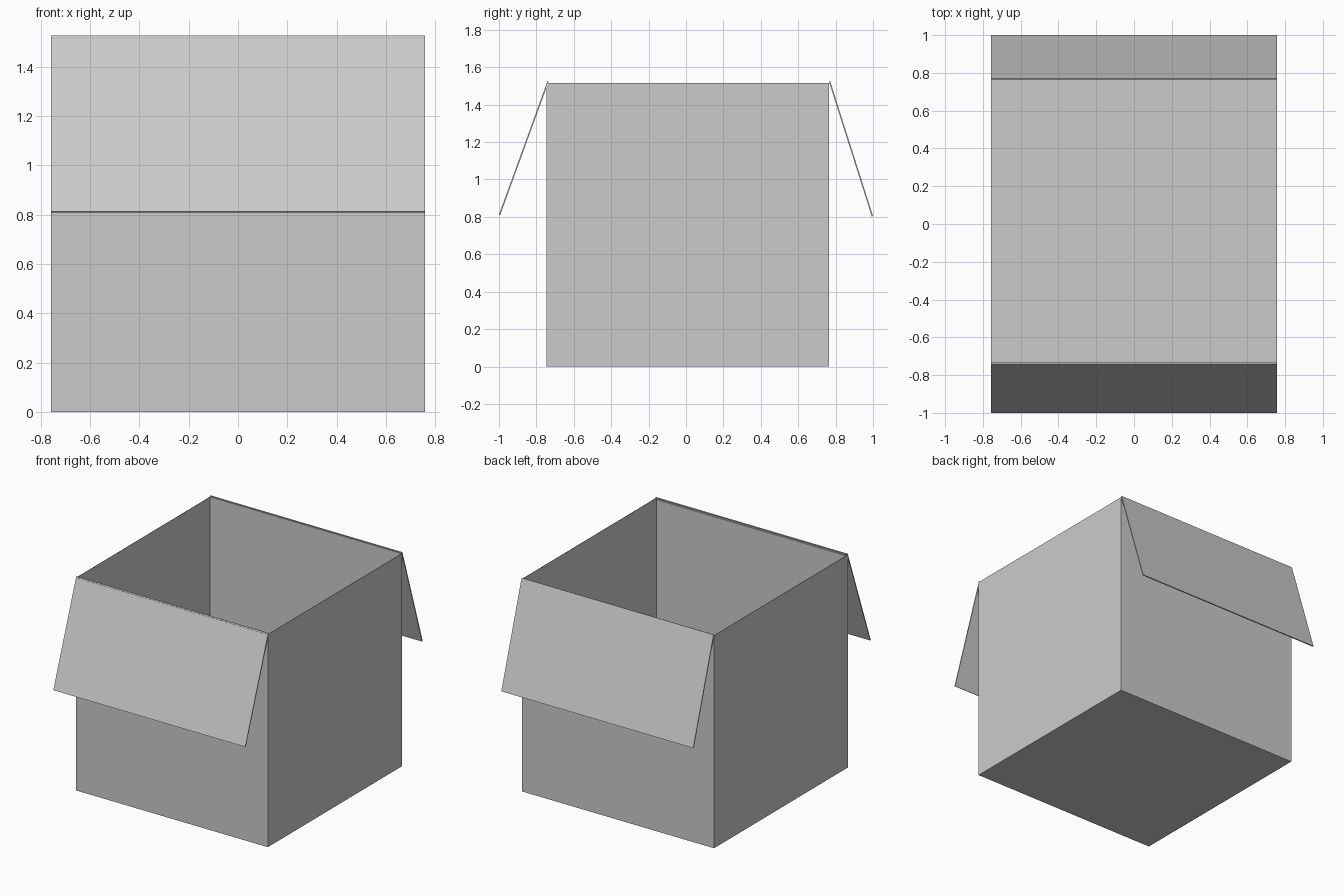
import bpy, bmesh
from mathutils import Vector

if "Cube" in bpy.data.objects:
    bpy.data.objects.remove(bpy.data.objects["Cube"])

HALF_X, Y_FRONT, Y_BACK, TOP = 0.757, -0.745, 0.765, 1.517


def make_object(name, bm):
    bmesh.ops.recalc_face_normals(bm, faces=bm.faces)
    mesh = bpy.data.meshes.new(name)
    bm.to_mesh(mesh)
    bm.free()
    obj = bpy.data.objects.new(name, mesh)
    bpy.context.collection.objects.link(obj)
    return obj


def extruded_profile(name, profile, half_width):
    """Extrude a closed (y, z) profile along x."""
    bm = bmesh.new()
    face = bm.faces.new([bm.verts.new((-half_width, y, z)) for y, z in profile])
    ext = bmesh.ops.extrude_face_region(bm, geom=[face])
    verts = [g for g in ext["geom"] if isinstance(g, bmesh.types.BMVert)]
    bmesh.ops.translate(bm, verts=verts, vec=(2 * half_width, 0, 0))
    return make_object(name, bm)


# Open-topped box with thin cardboard walls
bm = bmesh.new()
bmesh.ops.create_cube(bm, size=1)
bmesh.ops.scale(bm, verts=bm.verts, vec=(2 * HALF_X, Y_BACK - Y_FRONT, TOP))
bmesh.ops.translate(bm, verts=bm.verts, vec=(0, (Y_FRONT + Y_BACK) / 2, TOP / 2))
lid = max(bm.faces, key=lambda f: f.calc_center_median().z)
bmesh.ops.delete(bm, geom=[lid], context='FACES_ONLY')
box = make_object("box_body", bm)
solid = box.modifiers.new("wall_thickness", 'SOLIDIFY')
solid.thickness = 0.004
solid.offset = -1


# Front and back flaps, folded outwards from the rim
def flap(name, hinge_y, tip_y, tip_z, thickness=0.007):
    hinge, tip = Vector((hinge_y, 1.525)), Vector((tip_y, tip_z))
    d = (tip - hinge).normalized()
    side = 1 if tip_y > hinge_y else -1
    inward = Vector((d.y * side, -d.x * side)) * thickness
    corners = [hinge, tip, tip + inward, hinge + inward]
    return extruded_profile(name, [tuple(c) for c in corners], HALF_X)


flap("front_flap", Y_FRONT + 0.004, -1.0, 0.812)
flap("back_flap", Y_BACK + 0.006, 1.0, 0.804)
